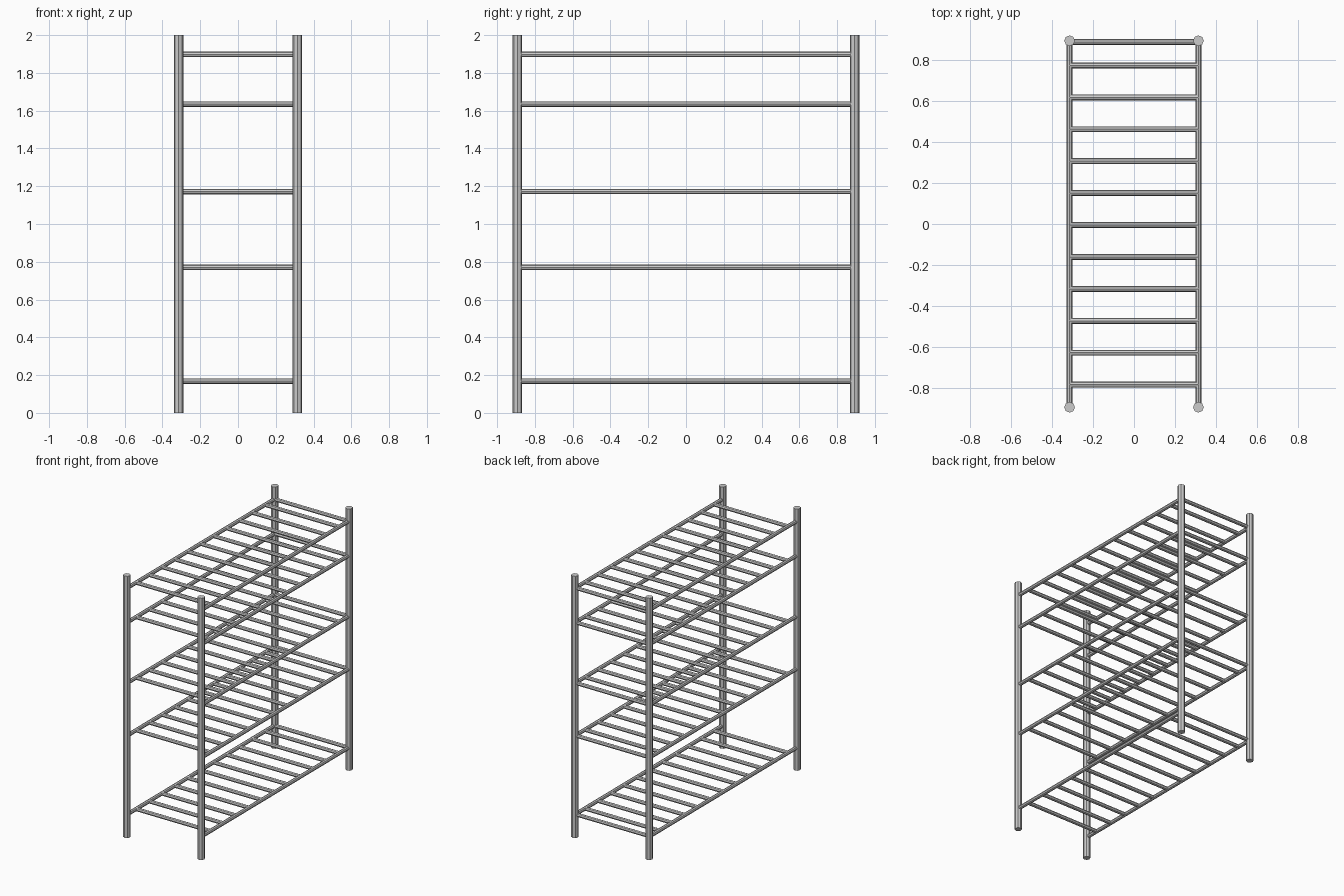
import bpy
from mathutils import Vector

if "Cube" in bpy.data.objects:
    bpy.data.objects.remove(bpy.data.objects["Cube"])

X, Y = 0.314, 0.893


def tube(name, a, b, r, sides=8):
    a, b = Vector(a), Vector(b)
    d = b - a
    bpy.ops.mesh.primitive_cylinder_add(vertices=sides, radius=r, depth=d.length, location=(a + b) / 2)
    o = bpy.context.object
    o.name = name
    o.rotation_euler = d.to_track_quat('Z', 'Y').to_euler()
    return o


# corner posts
for x in (-X, X):
    for y in (-Y, Y):
        tube("post", (x, y, 0), (x, y, 2), 0.026)

# shelves: two long side rails with cross slats, open at the front end
slat_ys = [0.887] + [0.773 - 0.1556 * i for i in range(11)]
for level, z in enumerate((0.168, 0.77, 1.172, 1.635, 1.898), 1):
    for x in (-X, X):
        tube(f"shelf_{level}_rail", (x, -Y, z), (x, Y, z), 0.0145)
    for y in slat_ys:
        tube(f"shelf_{level}_slat", (-X, y, z), (X, y, z), 0.0145)
